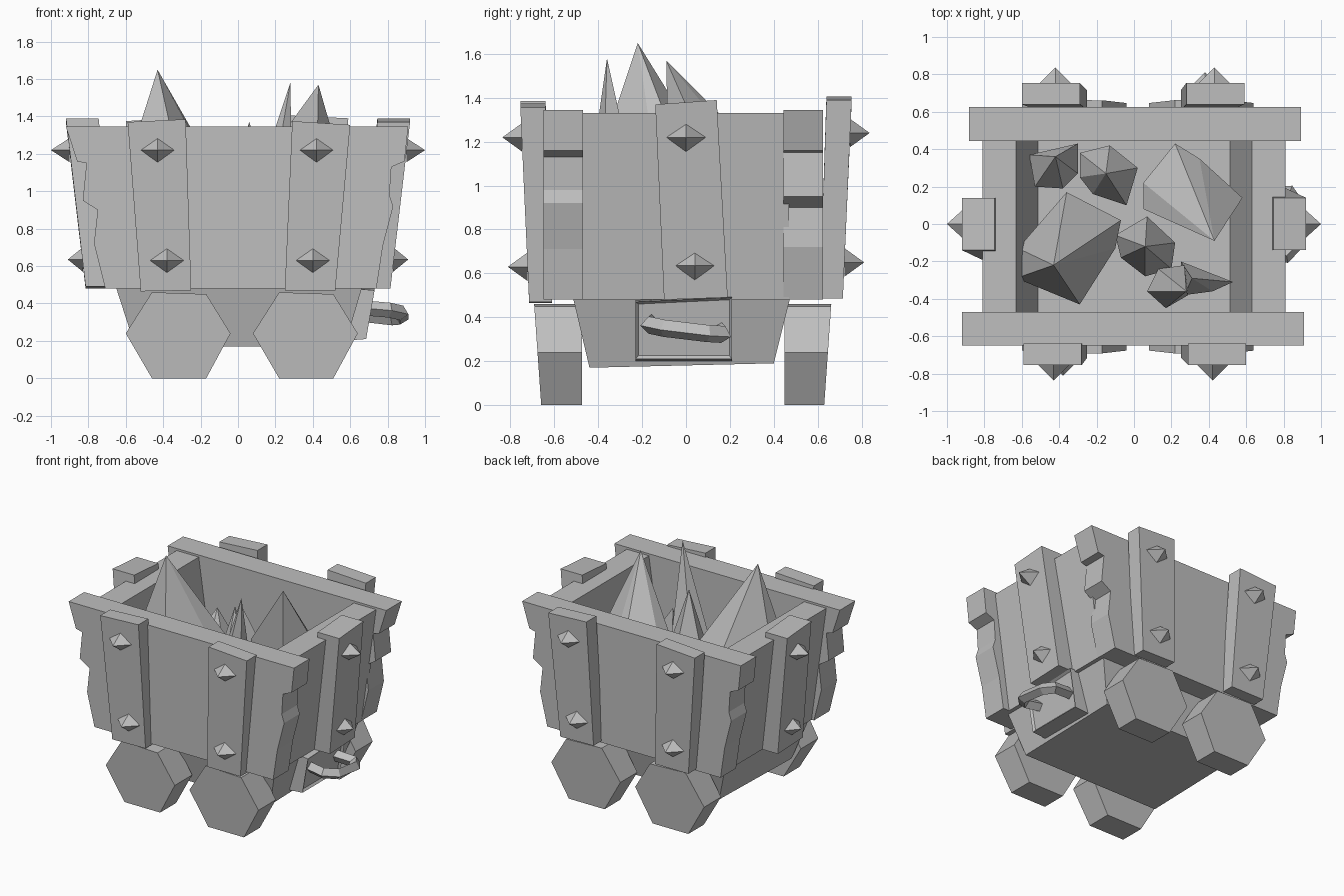
import bpy, bmesh

cube = bpy.data.objects.get("Cube")
if cube:
    bpy.data.objects.remove(cube, do_unlink=True)

grey = bpy.data.materials.new("stone_grey")
grey.use_nodes = True
grey.diffuse_color = (0.52, 0.52, 0.52, 1)
grey.node_tree.nodes["Principled BSDF"].inputs["Base Color"].default_value = grey.diffuse_color


def loft(name, *rings):
    """Skin a closed solid through rings of points; a one-point ring is a tip."""
    bm = bmesh.new()
    loops = [[bm.verts.new(p) for p in ring] for ring in rings]
    for a, b in zip(loops, loops[1:]):
        n = len(a)
        for i in range(n):
            j = (i + 1) % n
            bm.faces.new((a[i], a[j], b[0]) if len(b) == 1 else (a[i], a[j], b[j], b[i]))
    for cap in (loops[0], loops[-1]):
        if len(cap) > 2:
            bm.faces.new(cap)
    bmesh.ops.recalc_face_normals(bm, faces=bm.faces)
    mesh = bpy.data.meshes.new(name)
    bm.to_mesh(mesh)
    bm.free()
    mesh.materials.append(grey)
    obj = bpy.data.objects.new(name, mesh)
    bpy.context.collection.objects.link(obj)
    return obj


def rect(x0, x1, y0, y1, z0, z1=None):
    """Horizontal rectangle whose height may change from x0 to x1."""
    z1 = z0 if z1 is None else z1
    return [(x0, y0, z0), (x1, y0, z1), (x1, y1, z1), (x0, y1, z0)]


def spike(name, place, u, d, z, length=0.09):
    """Four-sided stud standing on a plank; place maps (along, out, up)."""
    base = [(u - 0.09, d, z), (u, d, z + 0.065), (u + 0.09, d, z), (u, d, z - 0.065)]
    loft(name, [place(*p) for p in base], [place(u, d + length, z)])


def plank(name, place, top, bottom):
    loft(name, *[[place(*p) for p in rect(*r)] for r in (top, bottom)])


# Chipped outline of the end walls
wall_outline = [(-0.92, 1.345), (0.91, 1.345), (0.89, 1.16), (0.82, 1.13), (0.81, 0.98),
                (0.83, 0.92), (0.775, 0.71), (0.74, 0.48), (-0.71, 0.48), (-0.77, 0.72),
                (-0.75, 0.9), (-0.83, 0.95), (-0.81, 1.15), (-0.86, 1.16)]
wheel_outline = [(-0.28, 0.24), (-0.14, 0.46), (0.15, 0.45), (0.28, 0.24), (0.15, 0), (-0.14, 0)]

# Each pass builds one end and one side; the second is turned half a circle
for s, end, side in ((1, "front", "left"), (-1, "back", "right")):
    def on_end(u, d, z):
        return (s * u, -s * d, z if s > 0 else z + 0.02)

    def on_side(u, d, z):
        return (s * d, s * u, z)

    inner, outer = (0.47, 0.65) if s > 0 else (0.445, 0.625)
    w = 1 if s > 0 else 0.97
    loft(end + "_wall", *[[(s * x * w, -s * d, z) for x, z in wall_outline] for d in (inner, outer)])
    loft(side + "_wall",
         [on_side(*p) for p in rect(-0.47, 0.47, 0.63, 0.81, 1.33)],
         [on_side(*p) for p in rect(-0.47, 0.47, 0.51, 0.69, 0.48)])

    # Planks and studs on the ends
    plank(end + "_plank_a", on_end, (-0.59, -0.28, 0.64, 0.755, 1.37, 1.385),
          (-0.52, -0.25, 0.61, 0.715, 0.465, 0.47))
    plank(end + "_plank_b", on_end, (0.29, 0.60, 0.64, 0.755, 1.375, 1.355),
          (0.25, 0.52, 0.61, 0.715, 0.47))
    for u, d, z in ((-0.43, 0.747, 1.22), (0.42, 0.747, 1.22), (-0.38, 0.722, 0.63), (0.40, 0.722, 0.63)):
        spike(end + "_stud", on_end, u, d, z)

    # Plank and studs on the side
    plank(side + "_plank", on_side, (-0.14, 0.14, 0.745, 0.92, 1.37, 1.39),
          (-0.10, 0.19, 0.66, 0.815, 0.48, 0.49))
    spike(side + "_upper_stud", on_side, 0, 0.9, 1.22, 0.1)
    spike(side + "_lower_stud", on_side, 0.04, 0.83, 0.635, 0.08)

    # Six-sided wheels, slightly thicker at the top
    out = 0.66 if s > 0 else 0.63
    for cx in (-0.32, 0.36):
        loft(end + "_wheel",
             [(cx + x, -s * (inner + 0.005), z) for x, z in wheel_outline],
             [(cx + x, -s * (out + 0.07 * z), z) for x, z in wheel_outline])

# Tapered underbody, whose top is the floor
loft("underbody", rect(-0.66, 0.67, -0.52, 0.48, 0.51),
     [(-0.55, -0.44, 0.17), (0.57, -0.44, 0.17), (0.57, 0.40, 0.19), (-0.55, 0.40, 0.19)])

# Coupling plate with a recessed face
plate = loft("coupling_plate",
             [(0.56, -0.23, 0.20), (0.56, 0.21, 0.20), (0.62, 0.21, 0.5), (0.62, -0.23, 0.48)],
             [(0.685, -0.23, 0.21), (0.685, 0.21, 0.21), (0.73, 0.21, 0.49), (0.73, -0.23, 0.47)])
bm = bmesh.new()
bm.from_mesh(plate.data)
face = max(bm.faces, key=lambda f: f.calc_center_median().x)
bmesh.ops.inset_region(bm, faces=[face], thickness=0.018, depth=-0.015)
bm.to_mesh(plate.data)
bm.free()

# Bent coupling handle
curve = bpy.data.curves.new("coupling_handle", "CURVE")
curve.dimensions = "3D"
curve.bevel_depth = 0.04
curve.bevel_resolution = 0
curve.use_fill_caps = True
path = [(0.66, -0.15), (0.81, -0.17), (0.875, -0.1), (0.875, 0.1), (0.83, 0.17), (0.66, 0.15)]
spline = curve.splines.new("POLY")
spline.points.add(len(path) - 1)
for point, (x, y) in zip(spline.points, path):
    point.co = (x, y, 0.345 - 0.12 * y - 0.1 * (x - 0.8), 1)
spline.use_smooth = False
curve.materials.append(grey)
bpy.context.collection.objects.link(bpy.data.objects.new("coupling_handle", curve))


# Pointed rocks: a shrunken foot on the floor, a wide shoulder and a tip
def rock(name, outline, shoulder, tip, foot=0.8):
    n = len(outline)
    cx, cy = (sum(p[k] for p in outline) / n for k in (0, 1))
    loft(name,
         [(cx + (x - cx) * foot, cy + (y - cy) * foot, 0.5) for x, y in outline],
         [(x, y, shoulder) for x, y in outline], [tip])


rock("large_rock_a", [(-0.36, 0.17), (-0.07, 0.02), (-0.1, -0.13), (-0.29, -0.43),
                      (-0.63, -0.29), (-0.62, -0.13)], 1.02, (-0.43, -0.22, 1.65))
rock("large_rock_b", [(0.22, 0.43), (0.35, 0.35), (0.58, 0.14), (0.42, -0.08),
                      (0.05, 0.08), (0.05, 0.22)], 1.05, (0.43, -0.09, 1.57))
rock("thin_rock_a", [(0.07, -0.36), (0.17, -0.45), (0.29, -0.38), (0.27, -0.22), (0.13, -0.24)],
     0.95, (0.28, -0.36, 1.58))
rock("thin_rock_b", [(0.25, -0.2), (0.53, -0.31), (0.42, -0.36), (0.27, -0.38)],
     0.8, (0.31, -0.29, 1.1))
rock("small_rock_a", [(-0.56, 0.37), (-0.3, 0.43), (-0.3, 0.27), (-0.38, 0.19), (-0.53, 0.2)],
     0.8, (-0.42, 0.36, 1.05))
rock("small_rock_b", [(-0.29, 0.38), (-0.13, 0.42), (0.02, 0.3), (-0.04, 0.1), (-0.22, 0.16),
                      (-0.29, 0.25)], 0.85, (-0.15, 0.27, 1.15))
rock("small_rock_c", [(-0.1, -0.06), (0.07, 0.04), (0.22, -0.1), (0.2, -0.24), (0.06, -0.28),
                      (-0.07, -0.18)], 0.9, (0.06, -0.12, 1.37))
